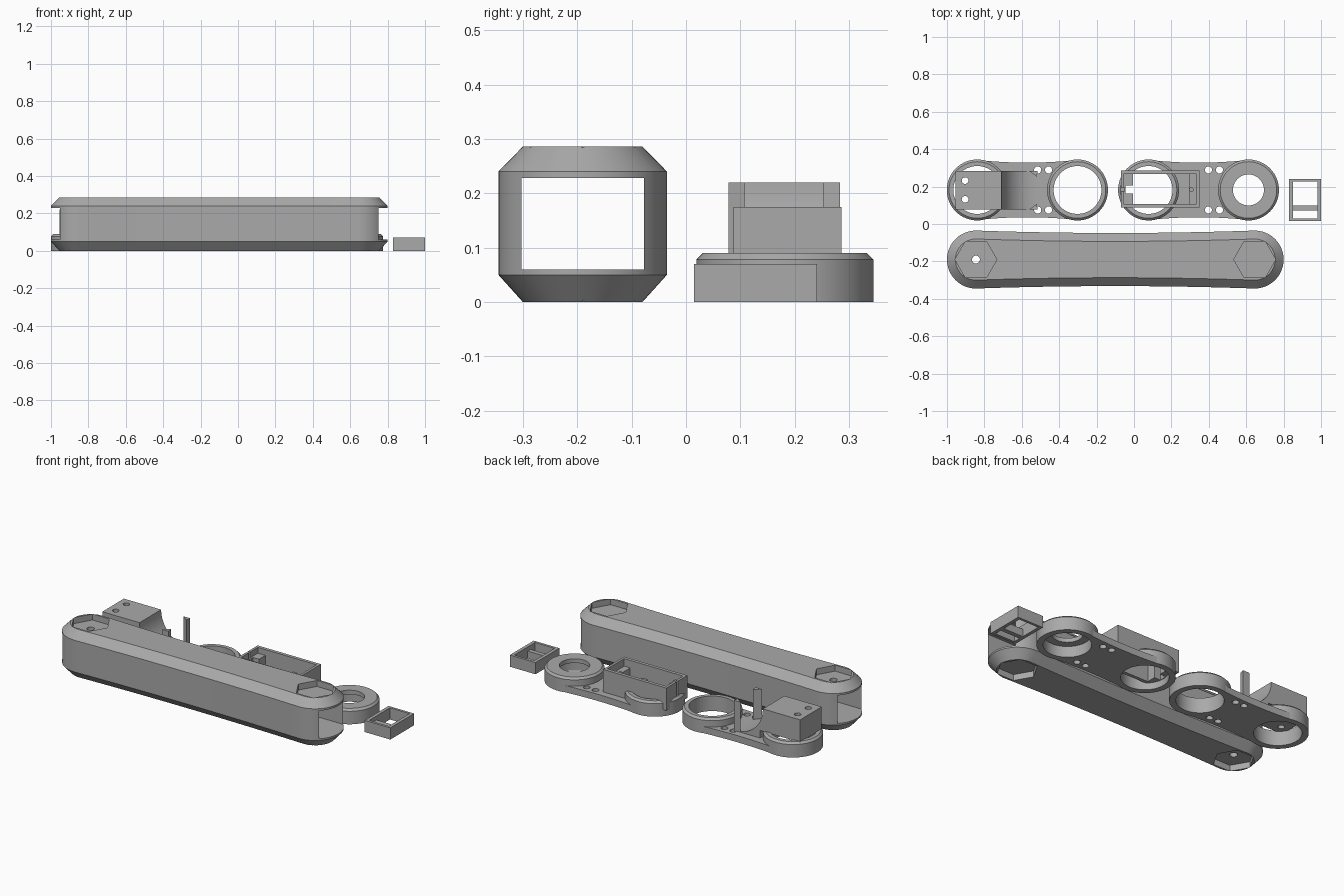
import bpy, bmesh, math

if "Cube" in bpy.data.objects:
    bpy.data.objects.remove(bpy.data.objects["Cube"])

grey = bpy.data.materials.new("grey plastic")
grey.diffuse_color = (0.4, 0.4, 0.4, 1)
grey.use_nodes = True
grey.node_tree.nodes["Principled BSDF"].inputs["Base Color"].default_value = grey.diffuse_color


def make(name, bm):
    bmesh.ops.recalc_face_normals(bm, faces=bm.faces)
    me = bpy.data.meshes.new(name)
    bm.to_mesh(me)
    bm.free()
    me.materials.append(grey)
    ob = bpy.data.objects.new(name, me)
    bpy.context.collection.objects.link(ob)
    return ob


def loft(name, rings):
    """Skin a stack of equal-length closed loops and cap both ends."""
    bm = bmesh.new()
    loops = [[bm.verts.new(p) for p in r] for r in rings]
    n = len(loops[0])
    for a, b in zip(loops, loops[1:]):
        for i in range(n):
            j = (i + 1) % n
            bm.faces.new((a[i], a[j], b[j], b[i]))
    bm.faces.new(loops[0])
    bm.faces.new(loops[-1])
    return make(name, bm)


def prism(name, pts, z0, z1):
    return loft(name, [[(x, y, z) for x, y in pts] for z in (z0, z1)])


def box(name, x0, x1, y0, y1, z0, z1):
    return prism(name, [(x0, y0), (x1, y0), (x1, y1), (x0, y1)], z0, z1)


def disc(name, x, y, r, z0, z1, n=48):
    return prism(name, [(x + r * math.cos(2 * math.pi * i / n),
                         y + r * math.sin(2 * math.pi * i / n)) for i in range(n)], z0, z1)


def lathe(name, x, y, profile, n=64):
    bm = bmesh.new()
    cols = [[bm.verts.new((x + r * math.cos(2 * math.pi * i / n),
                           y + r * math.sin(2 * math.pi * i / n), z)) for r, z in profile]
            for i in range(n)]
    m = len(profile)
    for i in range(n):
        a, b = cols[i], cols[(i + 1) % n]
        for k in range(m):
            bm.faces.new((a[k], b[k], b[(k + 1) % m], a[(k + 1) % m]))
    return make(name, bm)


def cut(ob, *cutters):
    bpy.context.view_layer.objects.active = ob
    for c in cutters:
        mod = ob.modifiers.new("cut", 'BOOLEAN')
        mod.operation = 'DIFFERENCE'
        mod.solver = 'EXACT'
        mod.object = c
        bpy.ops.object.modifier_apply(modifier=mod.name)
        bpy.data.objects.remove(c)
    return ob


def outline(xa, xb, cy, r, w, n=24, m=20):
    """Two round ends joined by sides that narrow to half-width w."""
    pts = []
    for cx, start, side in ((xa, 90, -1), (xb, 270, 1)):
        for i in range(n + 1):
            t = math.radians(start + 180 * i / n)
            pts.append((cx + r * math.cos(t), cy + r * math.sin(t)))
        for i in range(1, m):
            u = i / m
            x = xa + (xb - xa) * (u if side < 0 else 1 - u)
            pts.append((x, cy + side * (r - (r - w) * 4 * u * (1 - u))))
    return pts


# Hollow arm housing with bevelled rims
XA, XB, CY = -0.845, 0.645, -0.19
layers = [(0, 0.045), (0.05, 0), (0.24, 0), (0.286, 0.045)]
arm = loft("arm_housing", [[(x, y, z) for x, y in outline(XA, XB, CY, 0.155 - d, 0.142 - d)]
                           for z, d in layers])
cut(arm, box("tunnel", -1.2, 1.0, -0.303, -0.077, 0.06, 0.228))
# Hexagonal pockets top and bottom, bolt hole at one end
for cx in (XA, XB):
    for z0, z1 in ((0.25, 0.4), (-0.1, 0.036)):
        cut(arm, disc("pocket", cx, CY, 0.112, z0, z1, 6))
cut(arm, disc("bolt", XA, CY, 0.021, -0.1, 0.4))

# Two lever plates with raised bearing rings
LY, R, H, BORE = 0.182, 0.163, 0.09, 0.128


def lever(tag, xa, xb, holes_x, small):
    web = prism(tag + "_web", outline(xa, xb, LY, R - 0.002, 0.146), 0, 0.04)
    for cx in (xa, xb):
        cut(web, disc("bore", cx, LY, BORE + 0.012, -0.1, 0.2, 64))
    for hx in holes_x:
        for s in (-1, 1):
            cut(web, disc("screw", hx, LY + s * 0.107, 0.019, -0.1, 0.2, 24))
    for cx, name, lip in ((xa, "_ring_left", BORE), (xb, "_ring_right", small)):
        prof = [(BORE, 0), (R, 0), (R, 0.078), (R - 0.012, H)]
        prof += [(lip, H)] if lip == BORE else [(lip, H), (lip, 0.065), (BORE, 0.065)]
        ring = lathe(tag + name, cx, LY, prof)
        # keep screw holes open where they touch the ring
        for hx in holes_x:
            if abs(hx - cx) < R + 0.02:
                for s in (-1, 1):
                    cut(ring, disc("screw", hx, LY + s * 0.107, 0.019, -0.1, 0.2, 24))


lever("lever_a", -0.838, -0.302, (-0.515, -0.457), BORE)
lever("lever_b", 0.078, 0.612, (0.398, 0.457), 0.083)

# Motor cradle: block with a concave quarter-round face
Y0, Y1 = 0.078, 0.283
prof = [(-0.53, 0.03), (-0.69, 0.03), (-0.69, 0.085), (-0.955, 0.085), (-0.955, 0.22)]
for i in range(17):
    t = math.pi + math.pi / 2 * i / 16
    prof.append((-0.53 + 0.178 * math.cos(t), 0.22 + 0.178 * math.sin(t)))
cradle = loft("motor_cradle", [[(x, y, z) for x, z in prof] for y in (Y0, Y1)])
for s in (-1, 1):
    cut(cradle, disc("screw", -0.903, LY + s * 0.05, 0.018, 0, 0.4, 24))
# Triangular posts
for y, s in ((Y0, 1), (Y1, -1)):
    prism("cradle_post", [(-0.56, y), (-0.515, y), (-0.52, y + s * 0.03)], 0.03, 0.22)

# Servo frame: open tray with a cable slot at one end
frame = box("servo_frame", -0.07, 0.35, 0.087, 0.286, 0.04, 0.175)
cut(frame, box("opening", -0.005, 0.295, 0.107, 0.266, 0, 0.3),
    box("end_step", 0.28, 0.335, 0.107, 0.266, 0.13, 0.3),
    box("front_step", -0.055, 0.0, 0.107, 0.266, 0.14, 0.3),
    box("slot", -0.045, 0.0, 0.162, 0.206, 0, 0.3),
    box("cable_slot", -0.1, 0.0, 0.176, 0.192, 0.07, 0.3),
    disc("screw", 0.307, 0.184, 0.01, 0.06, 0.3, 16))

# Small rectangular clip frame with a cross bar
clip = box("clip_frame", 0.83, 1.0, 0.015, 0.241, 0, 0.07)
cut(clip, box("opening", 0.85, 0.98, 0.03, 0.226, -0.1, 0.2))
box("clip_bar", 0.845, 0.985, 0.073, 0.1, 0, 0.045)

for ob in bpy.context.collection.objects:
    bpy.ops.object.select_all(action='DESELECT')
    ob.select_set(True)
    bpy.context.view_layer.objects.active = ob
    bpy.ops.object.shade_smooth_by_angle(angle=math.radians(25))
